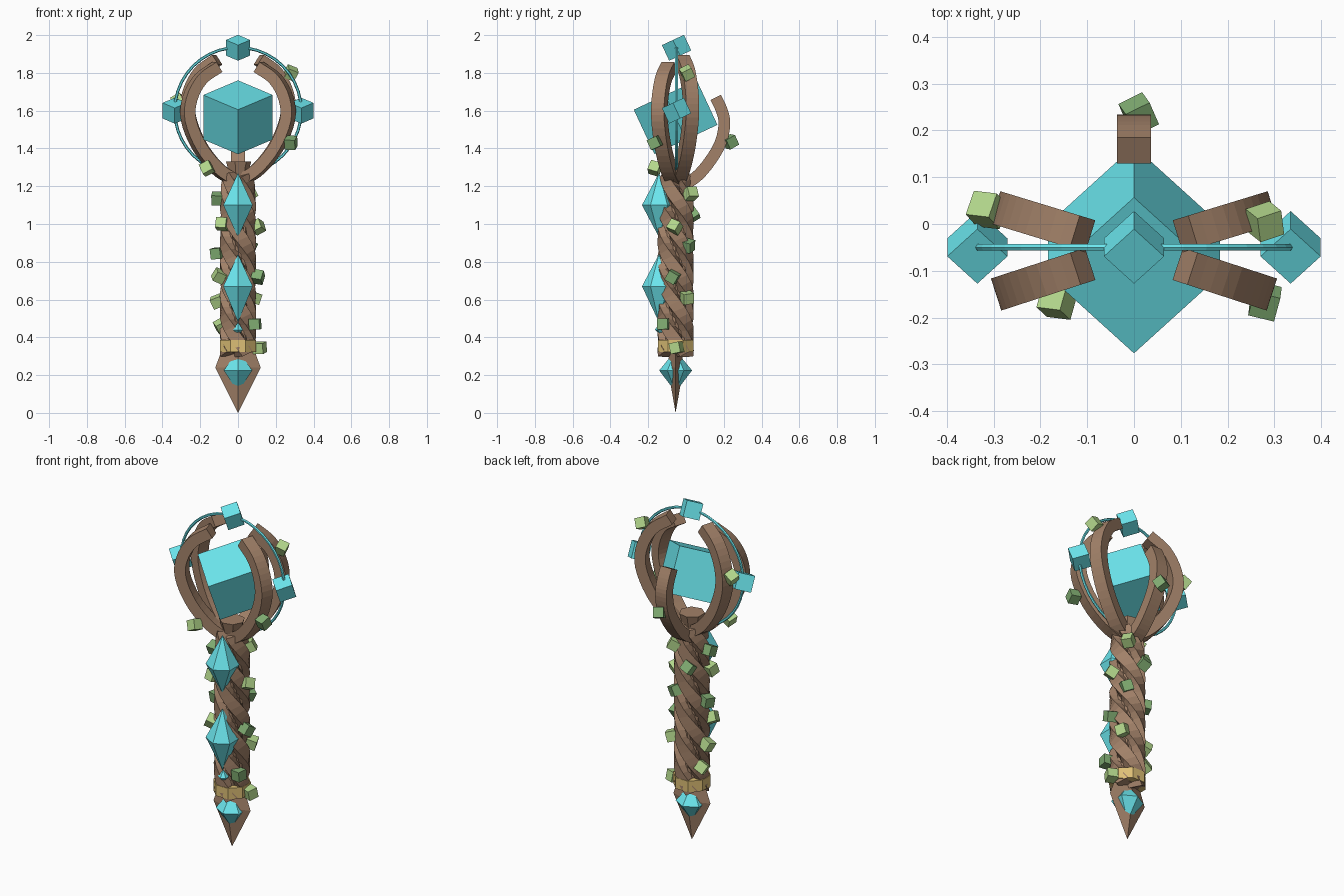
import bpy, bmesh, random
from math import sin, cos, pi, radians
from mathutils import Vector, Matrix, Euler

if "Cube" in bpy.data.objects:
    bpy.data.objects.remove(bpy.data.objects["Cube"])

random.seed(4)
AY = -0.055                      # the staff axis sits slightly in front of y = 0


def mat(name, r, g, b):
    m = bpy.data.materials.new(name)
    m.diffuse_color = (r, g, b, 1)
    m.use_nodes = True
    m.node_tree.nodes["Principled BSDF"].inputs["Base Color"].default_value = m.diffuse_color
    return m


WOOD = mat("wood", 0.36, 0.22, 0.14)
CRYSTAL = mat("crystal", 0.15, 0.80, 0.86)
GOLD = mat("gold", 0.72, 0.52, 0.18)
LIGHT = mat("light_leaf", 0.45, 0.68, 0.26)
DARK = mat("dark_leaf", 0.22, 0.42, 0.17)


def finish(name, bm, material):
    bmesh.ops.recalc_face_normals(bm, faces=bm.faces)
    me = bpy.data.meshes.new(name)
    bm.to_mesh(me)
    bm.free()
    ob = bpy.data.objects.new(name, me)
    me.materials.append(material)
    bpy.context.collection.objects.link(ob)
    return ob


def loft(name, rings, material, closed=False):
    """Skin a list of equal-length point rings; cap the ends unless closed."""
    bm = bmesh.new()
    vs = [[bm.verts.new(p) for p in r] for r in rings]
    n = len(vs[0])
    pairs = list(zip(vs, vs[1:])) + ([(vs[-1], vs[0])] if closed else [])
    for a, b in pairs:
        for i in range(n):
            j = (i + 1) % n
            bm.faces.new((a[i], a[j], b[j], b[i]))
    if not closed:
        bm.faces.new(vs[0])
        bm.faces.new(vs[-1])
    bmesh.ops.remove_doubles(bm, verts=bm.verts, dist=1e-5)
    return finish(name, bm, material)


def sweep(name, path, sides, w, h, material):
    """Sweep a rectangle (half sizes w, h) along path; sides give its width axis."""
    rings = []
    for i, p in enumerate(path):
        t = (path[min(i + 1, len(path) - 1)] - path[max(i - 1, 0)]).normalized()
        up = t.cross(sides[i]).normalized()
        s = up.cross(t)
        rings.append([p + s * a * w + up * b * h for a, b in ((-1, -1), (1, -1), (1, 1), (-1, 1))])
    return loft(name, rings, material)


def smooth_path(pts, sub=4):
    """Catmull-Rom through 2D points."""
    q = [Vector(p) for p in pts]
    q = [2 * q[0] - q[1]] + q + [2 * q[-1] - q[-2]]
    out = []
    for a, b, c, d in zip(q, q[1:], q[2:], q[3:]):
        for k in range(sub):
            t = k / sub
            out.append(0.5 * (2 * b + (c - a) * t + (2 * a - 5 * b + 4 * c - d) * t * t
                              + (3 * b - a - 3 * c + d) * t ** 3))
    return out + [q[-2]]


def cube(name, loc, size, rot, material):
    bm = bmesh.new()
    bmesh.ops.create_cube(bm, size=size, matrix=Matrix.Translation(loc) @ rot)
    return finish(name, bm, material)


def ngon(r, z, n, y=AY, ry=None, off=0.0):
    ry = r if ry is None else ry
    return [Vector((r * cos(off + 2 * pi * i / n), y + ry * sin(off + 2 * pi * i / n), z)) for i in range(n)]


def gem(name, y, r, z0, z1, z2):
    loft(name, [ngon(1e-6, z0, 6, y, off=pi / 2), ngon(r, z1, 6, y, off=pi / 2),
                ngon(1e-6, z2, 6, y, off=pi / 2)], CRYSTAL)


# Pointed foot with its gem and gold collar
loft("foot_spike", [ngon(1e-6, 0, 4), ngon(0.12, 0.24, 4, ry=0.042), ngon(0.085, 0.335, 4, ry=0.032)], WOOD)
gem("foot_gem", AY, 0.087, 0.11, 0.225, 0.33)
loft("collar", [ngon(0.102, z, 8, off=pi / 8) for z in (0.322, 0.386)], GOLD)

# Shaft: core wrapped by twisted square strands
loft("shaft_core", [ngon(r, z, 7) for r, z in ((0.065, 0.32), (0.065, 1.2), (0.05, 1.26), (0.07, 1.33))], WOOD)
for k in range(4):
    path, sides = [], []
    for i in range(29):
        t = i / 28
        a = k * pi / 2 + 0.6 - t * 2.5 * pi
        d = Vector((cos(a), sin(a), 0))
        r = 0.053 - 0.012 * max(0, t - 0.85) / 0.15
        path.append(Vector((0, AY, 0.31 + 0.95 * t)) + d * r)
        sides.append(d)
    sweep(f"shaft_strand_{k}", path, sides, 0.038, 0.034, WOOD)

# Crystals set into the front of the shaft
gem("upper_shaft_crystal", -0.143, 0.09, 0.93, 1.10, 1.27)
gem("lower_shaft_crystal", -0.143, 0.09, 0.48, 0.67, 0.84)
gem("small_shaft_crystal", -0.135, 0.03, 0.41, 0.44, 0.48)

# Five curved claws around the head
BACK_TALL = [(0.02, 1.23), (0.12, 1.30), (0.215, 1.42), (0.275, 1.57), (0.268, 1.69), (0.21, 1.80), (0.115, 1.87)]
FRONT_TALL = [(r, 1.23 + (z - 1.23) * 0.94) for r, z in BACK_TALL]
SHORT = [(0.03, 1.20), (0.11, 1.25), (0.18, 1.33), (0.238, 1.43), (0.258, 1.53), (0.245, 1.60), (0.212, 1.67)]
for name, deg, prof in (("right_back_claw", 17, BACK_TALL), ("left_back_claw", 163, BACK_TALL),
                        ("right_front_claw", -18, FRONT_TALL), ("left_front_claw", 198, FRONT_TALL),
                        ("back_claw", 90, SHORT)):
    a = radians(deg)
    d = Vector((cos(a), sin(a), 0))
    path = [Vector((0, AY, p.y)) + d * p.x for p in smooth_path(prof)]
    sweep(name, path, [Vector((-sin(a), cos(a), 0))] * len(path), 0.036, 0.031, WOOD)

# Head crystal, halo ring and its three small cubes
TILT = Matrix.Rotation(radians(25), 4, 'X') @ Matrix.Rotation(pi / 4, 4, 'Z')
cube("head_crystal", (0, AY, 1.565), 0.26, TILT, CRYSTAL)
ring = []
for i in range(40):
    a = 2 * pi * i / 40
    d = Vector((cos(a), 0, sin(a)))
    ring.append([Vector((0, -0.05, 1.6)) + d * (0.335 + 0.008 * cos(b)) + Vector((0, 0.008 * sin(b), 0))
                 for b in [j * pi / 3 for j in range(6)]])
loft("halo_ring", ring, CRYSTAL, closed=True)
for name, x, z in (("top", 0, 1.933), ("left", -0.335, 1.6), ("right", 0.335, 1.6)):
    cube(name + "_halo_cube", (x, -0.05, z), 0.091, TILT, CRYSTAL)

# Leaf cubes on claws and shaft (x, y, z)
light = [(-0.165, -0.165, 1.295), (-0.315, 0.03, 1.65), (0.28, 0.005, 1.80), (-0.085, -0.11, 1.0),
         (0.105, -0.06, 0.985), (-0.1, -0.1, 0.725), (-0.11, -0.04, 0.59), (0.085, 0.005, 0.61),
         (-0.09, -0.02, 0.46), (0.115, -0.05, 0.345), (0.06, 0.025, 1.16)]
dark = [(0.28, -0.165, 1.43), (0.01, 0.235, 1.435), (-0.11, -0.06, 1.135), (-0.11, -0.04, 0.845),
        (0.06, 0.01, 0.885), (0.105, -0.07, 0.72), (0.09, -0.12, 0.47), (-0.04, 0.035, 1.05)]
for tone, spots, m in (("light", light, LIGHT), ("dark", dark, DARK)):
    for i, p in enumerate(spots):
        rot = Euler([random.uniform(-0.6, 0.6) for _ in range(3)]).to_matrix().to_4x4()
        cube(f"{tone}_leaf_{i}", p, 0.057, rot, m)
